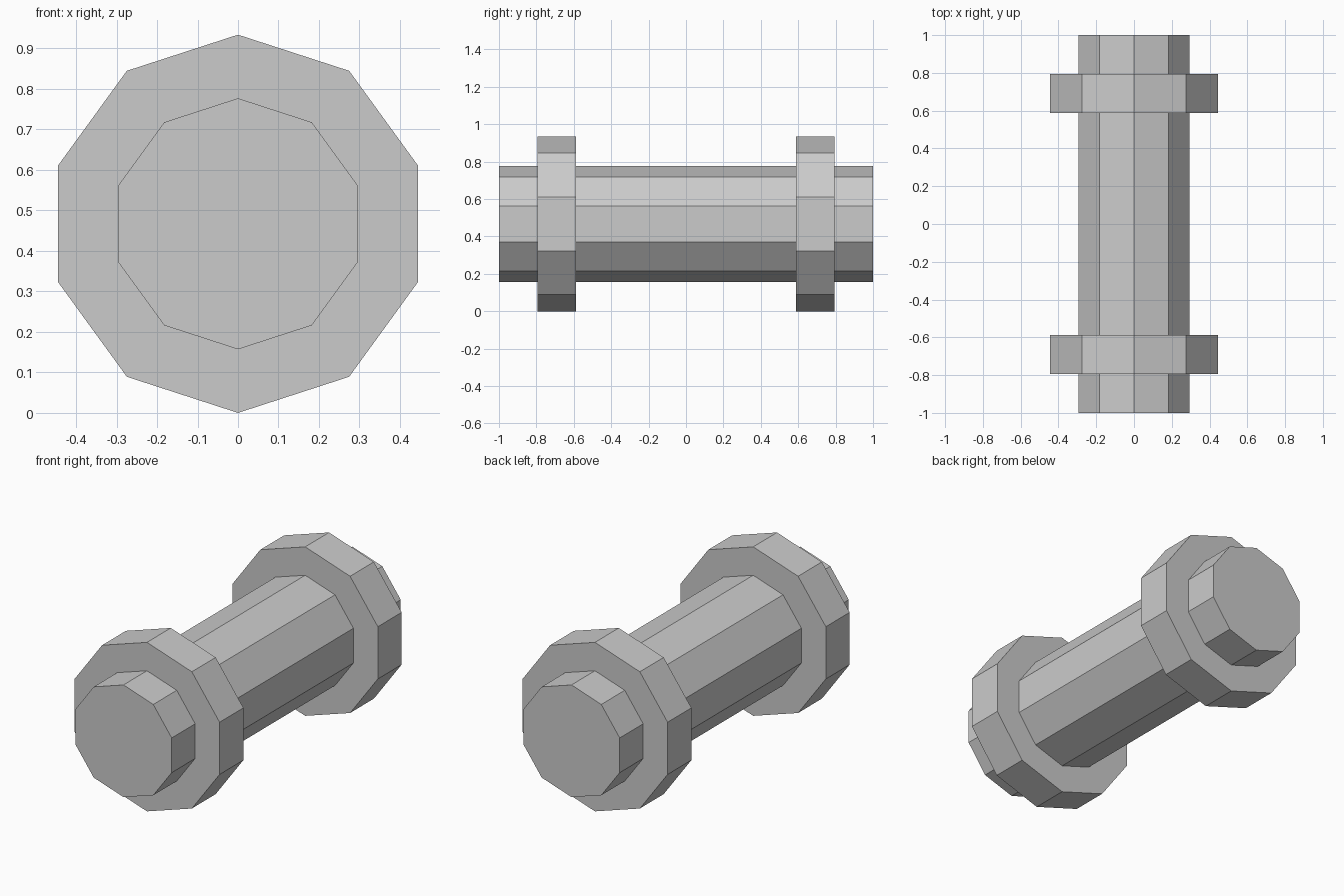
import bpy
from math import pi

if "Cube" in bpy.data.objects:
    bpy.data.objects.remove(bpy.data.objects["Cube"])

SIDES = 10
CENTRE_Z = 0.467


def prism(name, radius, y, length):
    """Ten-sided prism lying along y, with a corner pointing straight up."""
    bpy.ops.mesh.primitive_cylinder_add(
        vertices=SIDES, radius=radius, depth=length,
        location=(0, y, CENTRE_Z), rotation=(pi / 2, 0, 0))
    obj = bpy.context.object
    obj.name = name
    bpy.ops.object.transform_apply(location=False, rotation=True, scale=True)
    return obj


# Central bar running the full length
prism("bar", 0.31, 0, 2.0)

# Wider collars near each end
for side, y in (("front", -0.691), ("back", 0.691)):
    prism(side + "_collar", 0.467, y, 0.208)
